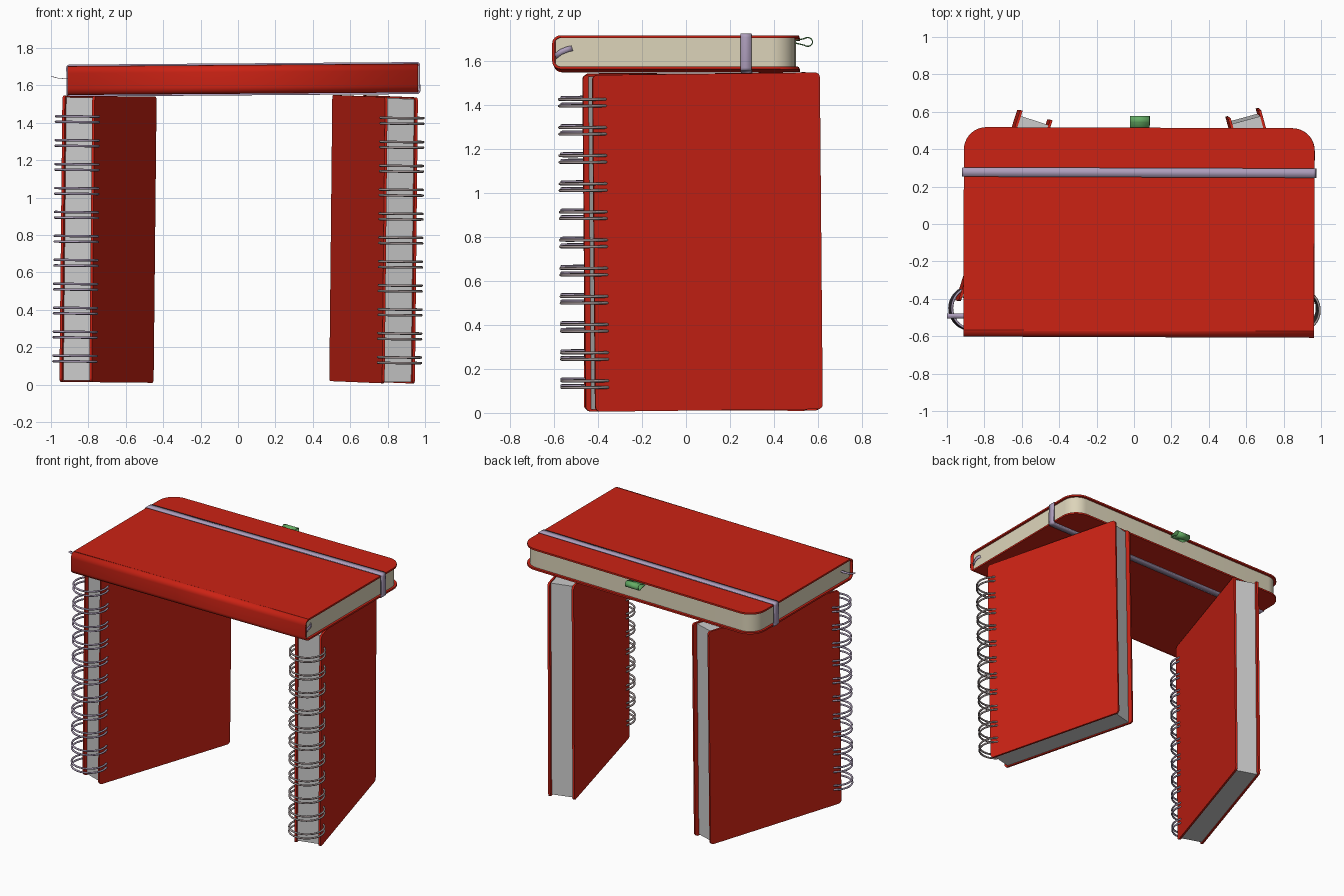
import bpy, bmesh
from math import sin, cos, pi, radians
from mathutils import Vector, Matrix, Euler

if "Cube" in bpy.data.objects:
    bpy.data.objects.remove(bpy.data.objects["Cube"])


def material(name, rgb):
    m = bpy.data.materials.new(name)
    m.diffuse_color = (*rgb, 1)
    m.use_nodes = True
    m.node_tree.nodes["Principled BSDF"].inputs["Base Color"].default_value = m.diffuse_color
    return m


RED = material("red_cover", (0.6, 0.016, 0.007))
CREAM = material("cream_paper", (0.72, 0.66, 0.49))
LILAC = material("lilac_band", (0.42, 0.34, 0.5))
GREEN = material("green_loop", (0.13, 0.42, 0.13))
WIRE_L = material("lilac_wire", (0.4, 0.33, 0.46))
WIRE_R = material("warm_grey_wire", (0.36, 0.3, 0.3))


def finish(name, bm, mat, xf):
    bmesh.ops.recalc_face_normals(bm, faces=bm.faces)
    me = bpy.data.meshes.new(name)
    bm.to_mesh(me)
    bm.free()
    ob = bpy.data.objects.new(name, me)
    bpy.context.collection.objects.link(ob)
    ob.matrix_world = xf
    if mat:
        me.materials.append(mat)
    bpy.ops.object.select_all(action='DESELECT')
    ob.select_set(True)
    bpy.context.view_layer.objects.active = ob
    bpy.ops.object.shade_smooth_by_angle(angle=radians(35))
    return ob


def rounded(a0, a1, b0, b1, r_low, r_high, n=10):
    """Rounded rectangle; r_low / r_high are the corner radii at b0 / b1."""
    pts = []
    for a, b, r, start in ((a1, b1, r_high, 0), (a0, b1, r_high, 90),
                           (a0, b0, r_low, 180), (a1, b0, r_low, 270)):
        ca = a - r if a == a1 else a + r
        cb = b - r if b == b1 else b + r
        for i in range(n + 1 if r else 1):
            t = radians(start + 90 * i / n)
            pts.append((ca + r * cos(t), cb + r * sin(t)) if r else (a, b))
    return pts


def prism(name, pts, axis, lo, hi, mat, xf):
    """Flat outline extruded along x (outline in z, y) or z (outline in x, y)."""
    def at(p, d):
        return (d, p[1], p[0]) if axis == 'x' else (p[0], p[1], d)
    bm = bmesh.new()
    face = bm.faces.new([bm.verts.new(at(p, lo)) for p in pts])
    new = bmesh.ops.extrude_face_region(bm, geom=[face])['geom']
    step = Vector(at((0, 0), hi - lo))
    bmesh.ops.translate(bm, vec=step, verts=[v for v in new if isinstance(v, bmesh.types.BMVert)])
    return finish(name, bm, mat, xf)


def strip(name, path, width, thick, mat, xf, closed=False):
    """Band following a path, widened by a vector and given thickness."""
    bm = bmesh.new()
    w = Vector(width)
    rows = [(bm.verts.new(Vector(p) - w / 2), bm.verts.new(Vector(p) + w / 2)) for p in path]
    for i in range(len(rows) if closed else len(rows) - 1):
        a, b = rows[i], rows[(i + 1) % len(rows)]
        bm.faces.new((a[0], b[0], b[1], a[1]))
    ob = finish(name, bm, mat, xf)
    s = ob.modifiers.new("thickness", 'SOLIDIFY')
    s.thickness, s.offset = thick, 0
    return ob


def placement(loc, rx, ry, rz):
    lean = Euler((radians(rx), radians(ry), 0)).to_matrix().to_4x4()
    return Matrix.Translation(loc) @ lean @ Matrix.Rotation(radians(rz), 4, 'Z')


def spiral_notebook(side, xf, wire):
    half_w, half_h, half_t, board = 0.535, 0.765, 0.091, 0.014
    # two boards and the paper block
    outline = rounded(-half_h, half_h, -half_w, half_w, 0.022, 0.022, 5)
    for label, x in (("left", -half_t), ("right", half_t - board)):
        prism(f"{side}_{label}_board", outline, 'x', x, x + board, RED, xf)
    prism(f"{side}_paper", rounded(-half_h + .008, half_h - .008, -half_w + .025, half_w - .03, 0, 0),
          'x', -half_t + board, half_t - board, None, xf)
    # twin-wire binding: every ring goes round and returns as a hairpin
    cu = bpy.data.curves.new(f"{side}_wire_binding", 'CURVE')
    cu.dimensions = '3D'
    cu.bevel_depth, cu.bevel_resolution, cu.use_fill_caps = 0.0065, 2, True
    angles = [radians(35 + 290 * i / 32) for i in range(33)]
    for k in range(-5, 6):
        z = k * 0.128
        loop = [(t, z + 0.015) for t in angles] + [(t, z - 0.015) for t in reversed(angles)]
        sp = cu.splines.new('POLY')
        sp.points.add(len(loop) - 1)
        for p, (t, h) in zip(sp.points, loop):
            p.co = (0.115 * sin(t), -half_w - 0.015 + 0.115 * cos(t), h, 1)
        sp.use_smooth = True
    cu.materials.append(wire)
    ob = bpy.data.objects.new(cu.name, cu)
    bpy.context.collection.objects.link(ob)
    ob.matrix_world = xf


spiral_notebook("left_notebook", placement((-0.695, 0.073, 0.777), 0, 0.6, -18), WIRE_L)
spiral_notebook("right_notebook", placement((0.725, 0.075, 0.777), 0.5, 0.6, 15.3), WIRE_R)

# hardcover notebook lying across the top
top = placement((0.027, -0.045, 1.632), 0, -0.42, -0.2)
HX, HY, HZ, T = 0.9375, 0.56, 0.077, 0.012
outline = rounded(-HX, HX, -HY + 0.035, HY, 0, 0.12)
prism("upper_cover", outline, 'z', HZ - T, HZ, RED, top)
prism("lower_cover", outline, 'z', -HZ, -HZ + T, RED, top)
prism("hardcover_paper", rounded(-HX + .016, HX - .016, -HY + .014, HY - .018, 0, 0.105),
      'z', -HZ + T, HZ - T, CREAM, top)

# wrapped spine along the front
m, r = T / 2, 0.032
spine = []
for sign in (1, -1):
    arc = [(0, -HY + m + r - r * sin(t), sign * (HZ - m - r + r * cos(t)))
           for t in [radians(90 * i / 8) for i in range(9)]]
    spine += arc if sign > 0 else arc[::-1]
strip("spine", spine, (2 * HX, 0, 0), T, RED, top)

# elastic closure round the whole book
band = [(a, 0.32, b) for a, b in rounded(-HX - .004, HX + .004, -HZ - .004, HZ + .004, .012, .012, 4)]
strip("elastic_band", band, (0, 0.05, 0), 0.009, LILAC, top, True)

# pen loop at the back: teardrop bent out from under the upper cover
tear = [(0.003, 0.53, 0.052)]
tear += [(0.003, 0.598 + 0.022 * cos(t), 0.054 + 0.02 * sin(t))
         for t in [radians(-130 + 260 * i / 16) for i in range(17)]]
tear += [(0.003, 0.53, 0.058)]
strip("pen_loop", tear, (0.105, 0, 0), 0.005, GREEN, top)

# ribbon marker: from the spine into the paper, tail out of the far end
strip("ribbon_start", [(0.924, -0.545, -0.018), (0.930, -0.52, 0.002), (0.931, -0.49, 0.014),
                       (0.915, -0.46, 0.02)], (0, -0.008, 0.024), 0.003, LILAC, top)
strip("ribbon_tail", [(-0.90, -0.45, 0.014), (-0.945, -0.45, 0.010), (-0.985, -0.45, 0.013),
                      (-1.025, -0.45, 0.024)], (0, 0.025, 0), 0.003, LILAC, top)
